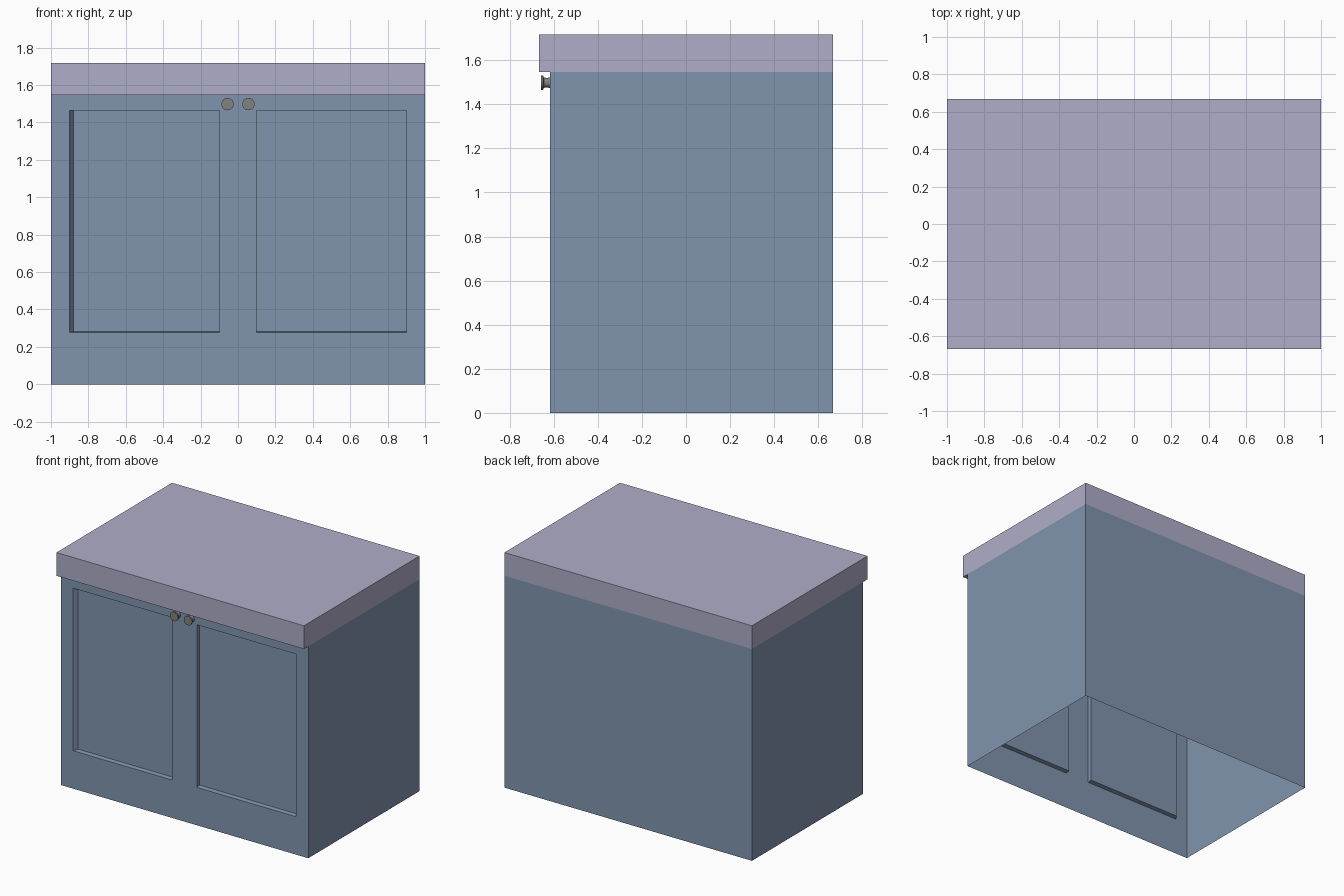
import bpy, bmesh, math
from mathutils import Vector

if "Cube" in bpy.data.objects:
    bpy.data.objects.remove(bpy.data.objects["Cube"])

W, FRONT, BACK = 1.0, -0.617, 0.667
TOP_FRONT = -0.667
BODY_H, TOP_H = 1.547, 1.717
DEPTH = 0.03


def material(name, col):
    m = bpy.data.materials.new(name)
    m.diffuse_color = (*col, 1)
    m.use_nodes = True
    m.node_tree.nodes["Principled BSDF"].inputs["Base Color"].default_value = m.diffuse_color
    return m


def finish(bm, name, mat):
    bmesh.ops.remove_doubles(bm, verts=bm.verts, dist=1e-5)
    me = bpy.data.meshes.new(name)
    bm.to_mesh(me)
    bm.free()
    me.materials.append(mat)
    ob = bpy.data.objects.new(name, me)
    bpy.context.collection.objects.link(ob)
    return ob


def quad(bm, *pts):
    return bm.faces.new([bm.verts.new(p) for p in pts])


paint = material("cabinet_paint", (0.22, 0.30, 0.42))
stone = material("worktop_stone", (0.43, 0.42, 0.58))
metal = material("knob_metal", (0.22, 0.22, 0.21))

# Cabinet body: thin shell, open underneath, with two recessed door panels
bm = bmesh.new()
xs = [-W, -0.9, -0.1, 0.1, 0.9, W]
zs = [0, 0.277, 1.464, BODY_H]
for i, (x0, x1) in enumerate(zip(xs, xs[1:])):
    for j, (z0, z1) in enumerate(zip(zs, zs[1:])):
        outer = [(x0, FRONT, z0), (x1, FRONT, z0), (x1, FRONT, z1), (x0, FRONT, z1)]
        if j == 1 and i in (1, 3):
            # the left door's outer wall is slightly slanted
            xi = x0 + (0.02 if i == 1 else 0)
            y, zi = FRONT + DEPTH, z0 + 0.005
            inner = [(xi, y, zi), (x1, y, zi), (x1, y, z1), (xi, y, z1)]
            for k in range(4):
                n = (k + 1) % 4
                quad(bm, outer[k], outer[n], inner[n], inner[k])
            quad(bm, *inner)
        else:
            quad(bm, *outer)
# side walls follow the front's rows, so the edges join
for z0, z1 in zip(zs, zs[1:]):
    quad(bm, (W, FRONT, z0), (W, BACK, z0), (W, BACK, z1), (W, FRONT, z1))
    quad(bm, (-W, BACK, z0), (-W, FRONT, z0), (-W, FRONT, z1), (-W, BACK, z1))
    quad(bm, (W, BACK, z0), (-W, BACK, z0), (-W, BACK, z1), (W, BACK, z1))
finish(bm, "cabinet_body", paint)

# Worktop: slab overhanging the front
bm = bmesh.new()
bmesh.ops.create_cube(bm, size=1)
bmesh.ops.scale(bm, vec=(2 * W, BACK - TOP_FRONT, TOP_H - BODY_H), verts=bm.verts)
bmesh.ops.translate(bm, vec=(0, (BACK + TOP_FRONT) / 2, (TOP_H + BODY_H) / 2), verts=bm.verts)
finish(bm, "worktop", stone)

# Door knobs: lathed stem and flat head
profile = [(0.024, 0), (0.022, 0.012), (0.023, 0.028), (0.033, 0.032), (0.033, 0.042), (0, 0.042)]
for side, x in (("left", -0.056), ("right", 0.056)):
    bm = bmesh.new()
    centre = Vector((x, FRONT, 1.498))
    vs = [bm.verts.new(centre + Vector((r, -d, 0))) for r, d in profile]
    es = [bm.edges.new(p) for p in zip(vs, vs[1:])]
    bmesh.ops.spin(bm, geom=vs + es, cent=centre, axis=(0, 1, 0), angle=2 * math.pi, steps=24)
    bmesh.ops.remove_doubles(bm, verts=bm.verts, dist=1e-5)
    bmesh.ops.recalc_face_normals(bm, faces=bm.faces)
    # make the front cap face forward
    cap = min(bm.faces, key=lambda f: f.calc_center_median().y)
    if cap.normal.y > 0:
        bmesh.ops.reverse_faces(bm, faces=bm.faces)
    knob = finish(bm, f"{side}_knob", metal)
    bpy.ops.object.select_all(action='DESELECT')
    knob.select_set(True)
    bpy.context.view_layer.objects.active = knob
    bpy.ops.object.shade_smooth_by_angle(angle=math.radians(35))
